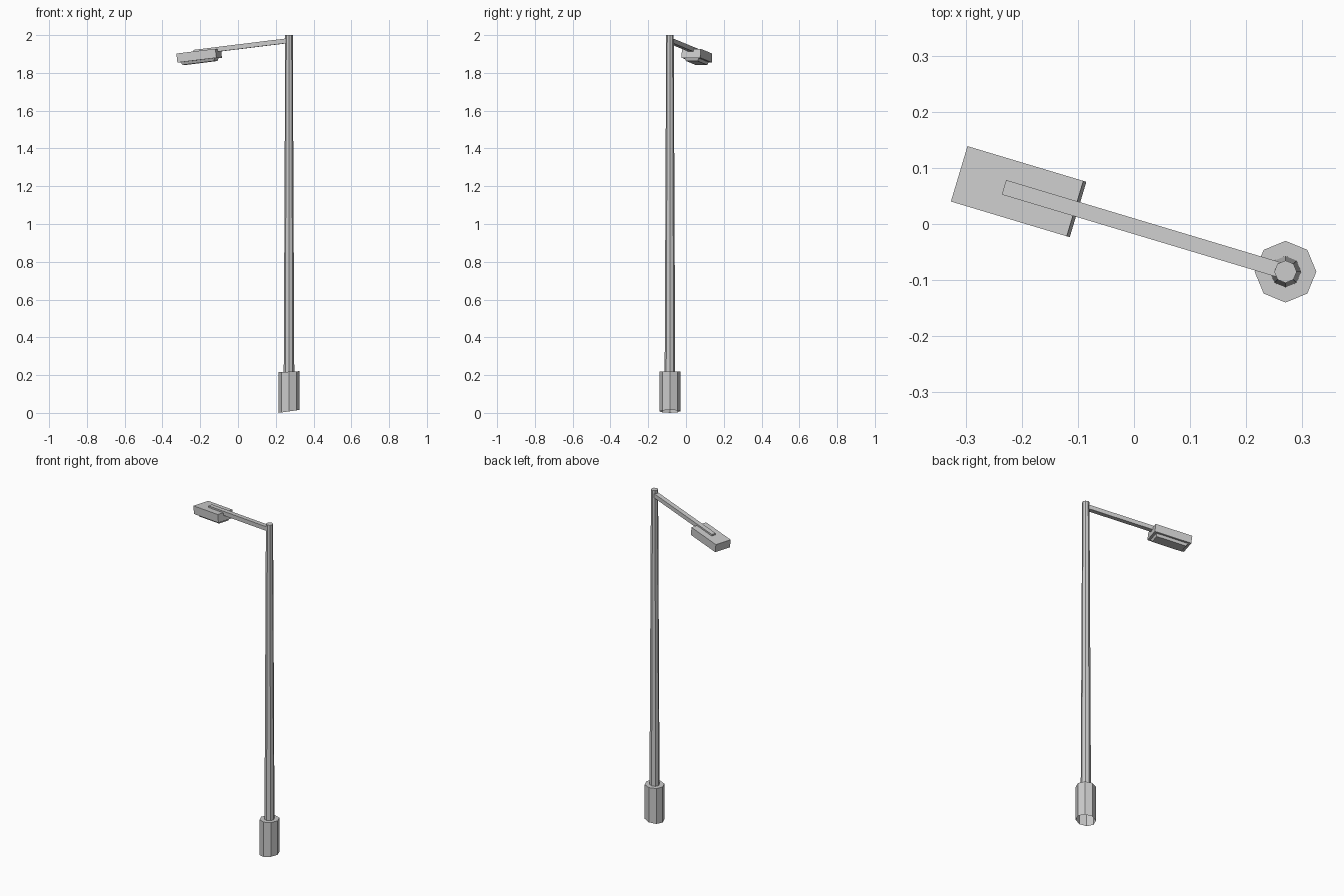
import bpy, bmesh
from math import cos, sin, pi
from mathutils import Matrix, Vector

if "Cube" in bpy.data.objects:
    bpy.data.objects.remove(bpy.data.objects["Cube"])

PX, PY = 0.27, -0.085  # pole position


def make_object(name, bm, matrix=None):
    if matrix:
        bm.transform(matrix)
    bmesh.ops.recalc_face_normals(bm, faces=bm.faces[:])
    me = bpy.data.meshes.new(name)
    bm.to_mesh(me)
    bm.free()
    ob = bpy.data.objects.new(name, me)
    bpy.context.collection.objects.link(ob)
    return ob


def octagon_tube(name, r0, z0, r1, z1, slope0=0.0, slope1=0.0):
    """Eight-sided tube, capped on top and open below; ends may slope along x."""
    bm = bmesh.new()
    rings = []
    for r, z, s in ((r0, z0, slope0), (r1, z1, slope1)):
        rings.append([bm.verts.new((PX + r * cos(i * pi / 4), PY + r * sin(i * pi / 4),
                                    z + s * r * cos(i * pi / 4))) for i in range(8)])
    for i in range(8):
        j = (i + 1) % 8
        bm.faces.new((rings[0][i], rings[0][j], rings[1][j], rings[1][i]))
    bm.faces.new(rings[1])
    return make_object(name, bm)


def box(name, u0, u1, width, w0, w1, matrix, inset=0.0):
    """Box in the arm's frame; inset narrows its lower face."""
    bm = bmesh.new()
    bmesh.ops.create_cube(bm, size=1)
    for v in bm.verts:
        low = v.co.z < 0
        k = inset if low else 0.0
        u = u0 + k if v.co.x < 0 else u1 - k
        side = width / 2 - k
        v.co = (u, side if v.co.y > 0 else -side, w0 if low else w1)
    return make_object(name, bm, matrix)


# Sloped footing and tapered pole
octagon_tube("base", 0.055, 0.008, 0.055, 0.218, 0.14, 0.05)
octagon_tube("pole", 0.028, 0.21, 0.02, 2.0)

# Frame of the drooping arm: x outwards, z up
out = Vector((-0.957, 0.287, -0.118)).normalized()
side = Vector((0, 0, 1)).cross(out).normalized()
up = out.cross(side)
frame = Matrix((out, side, up)).transposed().to_4x4()
frame.translation = (PX, PY, 1.971)

# Arm, lamp housing and lower glass panel
box("arm", 0.01, 0.526, 0.027, -0.0125, 0.0125, frame)
box("lamp_housing", 0.394, 0.611, 0.103, -0.045, 0.003, frame)
box("lamp_panel", 0.408, 0.597, 0.078, -0.06, -0.045, frame, inset=0.007)
